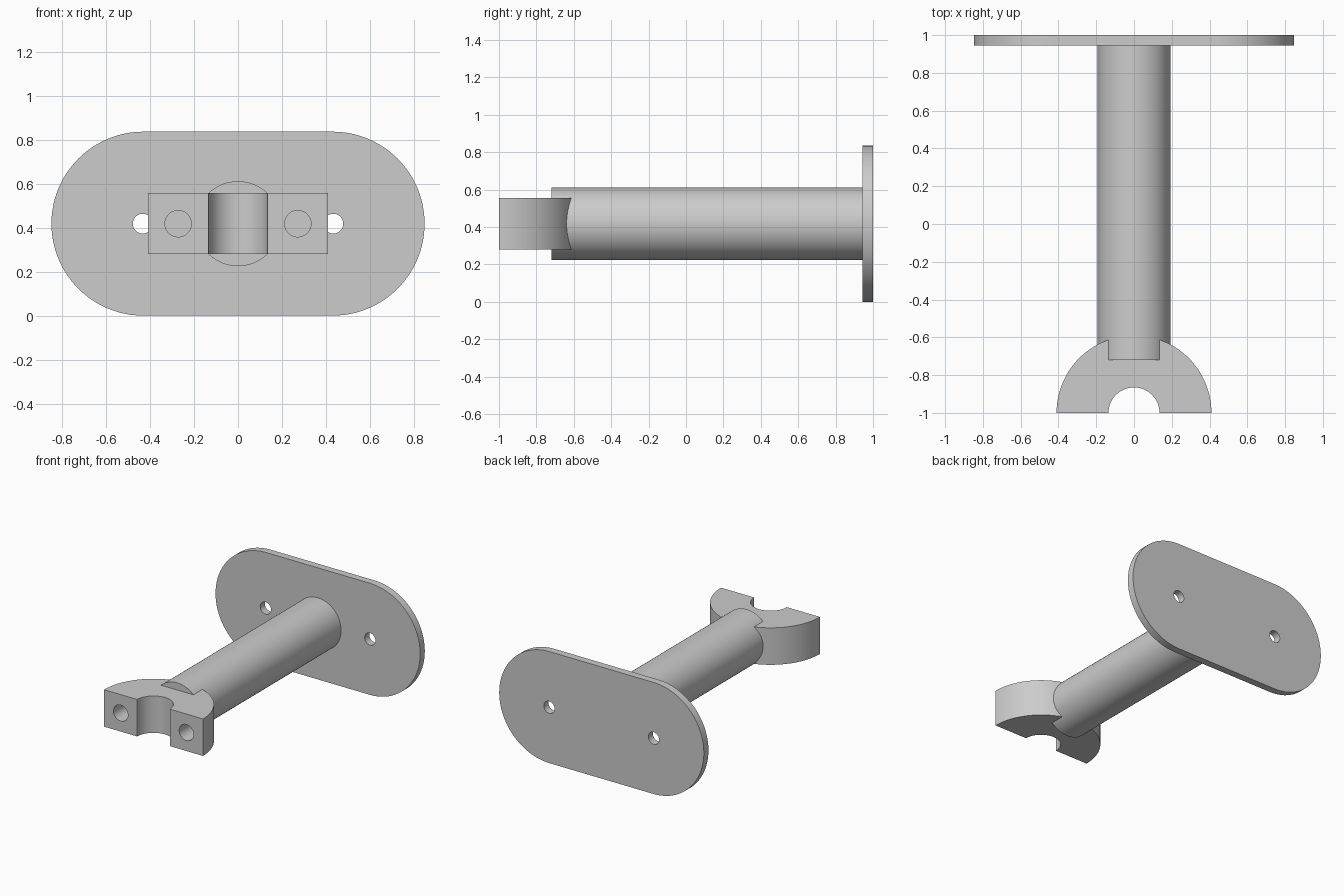
import bpy
import bmesh
from math import cos, sin, pi, radians
from mathutils import Matrix, Vector

if "Cube" in bpy.data.objects:
    bpy.data.objects.remove(bpy.data.objects["Cube"])

AXIS_Z = 0.418
GREY = (0.604, 0.604, 0.604, 1)

steel = bpy.data.materials.new("grey metal")
steel.diffuse_color = GREY
steel.use_nodes = True
steel.node_tree.nodes["Principled BSDF"].inputs["Base Color"].default_value = GREY


def arc(cx, cy, radius, start, end, steps=48):
    """Points along an arc, angles in degrees."""
    angles = [radians(start + (end - start) * i / steps) for i in range(steps + 1)]
    return [(cx + radius * cos(a), cy + radius * sin(a)) for a in angles]


def prism(name, outline, depth, matrix):
    """Extrude a flat outline along its local z, then place it."""
    bm = bmesh.new()
    face = bm.faces.new([bm.verts.new((x, y, 0)) for x, y in outline])
    top = bmesh.ops.extrude_face_region(bm, geom=[face])["geom"]
    verts = [v for v in top if isinstance(v, bmesh.types.BMVert)]
    bmesh.ops.translate(bm, verts=verts, vec=Vector((0, 0, depth)))
    bm.transform(matrix)
    bmesh.ops.recalc_face_normals(bm, faces=bm.faces)
    mesh = bpy.data.meshes.new(name)
    bm.to_mesh(mesh)
    bm.free()
    mesh.materials.append(steel)
    obj = bpy.data.objects.new(name, mesh)
    bpy.context.collection.objects.link(obj)
    return obj


def along_y(x, y):
    """Local z runs from y towards +y."""
    return Matrix.Translation((x, y, AXIS_Z)) @ Matrix.Rotation(-pi / 2, 4, "X")


def drill(obj, x, y, radius, depth):
    """Cut a round hole along y."""
    cutter = prism("drill", arc(0, 0, radius, 0, 360)[:-1], depth, along_y(x, y))
    mod = obj.modifiers.new("hole", "BOOLEAN")
    mod.operation = "DIFFERENCE"
    mod.solver = "EXACT"
    mod.object = cutter
    bpy.context.view_layer.objects.active = obj
    bpy.ops.object.modifier_apply(modifier=mod.name)
    bpy.data.objects.remove(cutter)


# Wall plate with two screw holes
R = 0.418
plate = prism("wall_plate", arc(0.43, 0, R, -90, 90) + arc(-0.43, 0, R, 90, 270),
              0.055, along_y(0, 0.945))
# Round arm
arm = prism("arm", arc(0, 0, 0.193, 0, 360, 96)[:-1], 1.665, along_y(0, -0.72))
# Half-ring clamp with two blind bolt holes
clamp = prism("clamp", arc(0, -1, 0.41, 0, 180, 64) + arc(0, -1, 0.135, 180, 0),
              0.277, Matrix.Translation((0, 0, AXIS_Z - 0.1385)))

for side in (-1, 1):
    drill(plate, side * 0.433, 0.9, 0.045, 0.2)
    drill(clamp, side * 0.272, -1.1, 0.06, 0.3)

bpy.ops.object.select_all(action="DESELECT")
for obj in (plate, arm, clamp):
    obj.select_set(True)
bpy.context.view_layer.objects.active = plate
bpy.ops.object.shade_smooth_by_angle(angle=radians(30))
